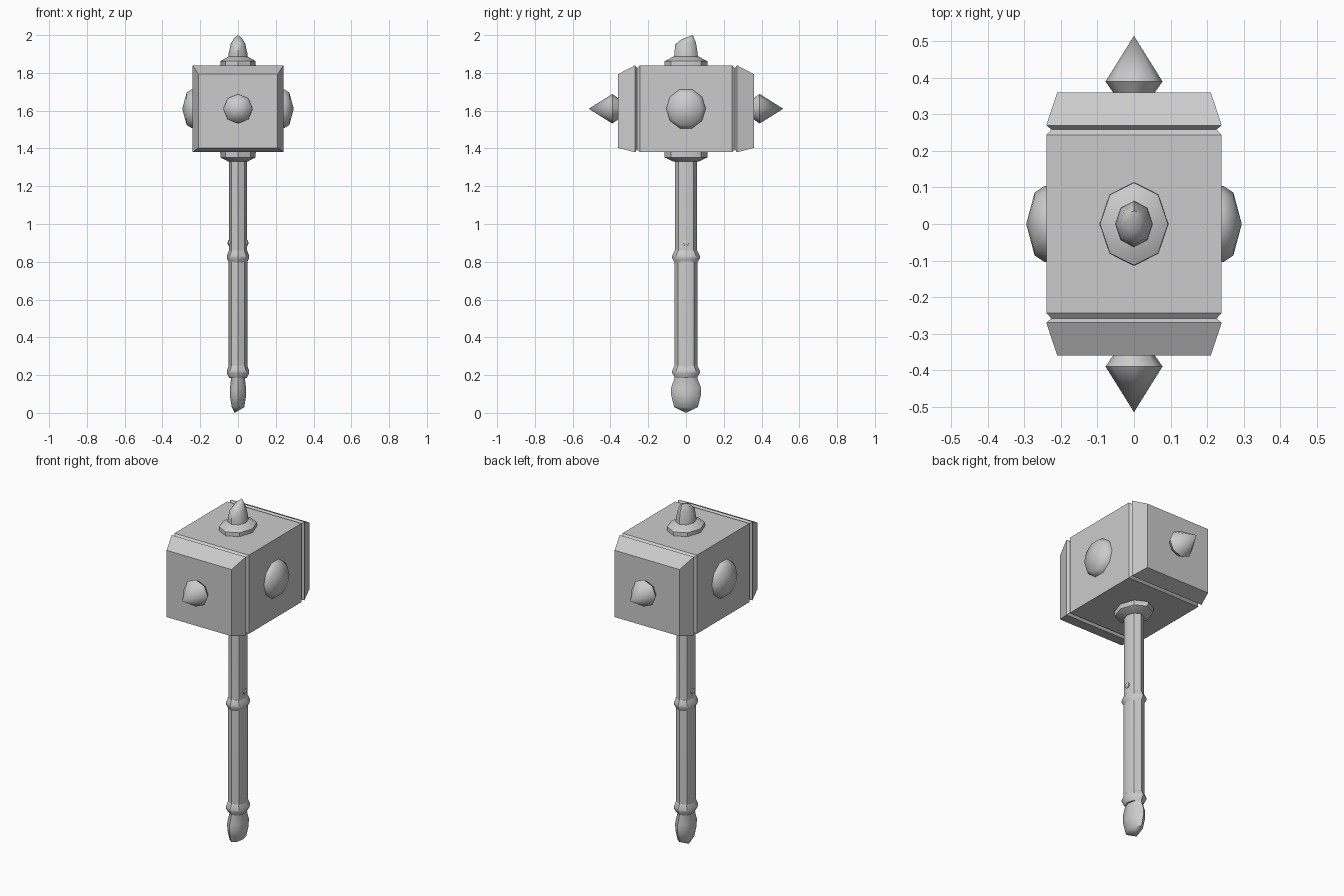
import bpy, bmesh, math
from mathutils import Vector

if "Cube" in bpy.data.objects:
    bpy.data.objects.remove(bpy.data.objects["Cube"])


def loft(name, rings, axis="Z", sides=8, square=False, smooth=True, angle=40):
    """Rings are (height, half_u, half_v, offset_u, offset_v, tilt along v)."""
    bm = bmesh.new()

    def place(u, v, t):
        return {"Z": Vector((u, v, t)), "Y": Vector((u, t, v)), "X": Vector((t, u, v))}[axis]

    loops = []
    for ring in rings:
        t, ru, rv, ou, ov, tilt = (tuple(ring) + (0, 0, 0))[:6]
        if ru == 0:
            loops.append([bm.verts.new(place(ou, ov, t))])
            continue
        k, a0 = (math.sqrt(2), math.pi / 4) if square else (1, 0)
        loop = []
        for i in range(sides):
            a = a0 + 2 * math.pi * i / sides
            u, v = ru * k * math.cos(a), rv * k * math.sin(a)
            loop.append(bm.verts.new(place(u + ou, v + ov, t + tilt * v)))
        loops.append(loop)
    for a, b in zip(loops, loops[1:]):
        for i in range(sides):
            j = (i + 1) % sides
            if len(b) == 1:
                bm.faces.new((a[i], a[j], b[0]))
            elif len(a) == 1:
                bm.faces.new((a[0], b[j], b[i]))
            else:
                bm.faces.new((a[i], a[j], b[j], b[i]))
    for end in (loops[0], loops[-1]):
        if len(end) > 2:
            bm.faces.new(end)
    bmesh.ops.recalc_face_normals(bm, faces=bm.faces)
    me = bpy.data.meshes.new(name)
    bm.to_mesh(me)
    bm.free()
    if smooth:
        me.polygons.foreach_set("use_smooth", [True] * len(me.polygons))
        me.set_sharp_from_angle(angle=math.radians(angle))
    ob = bpy.data.objects.new(name, me)
    bpy.context.collection.objects.link(ob)
    return ob


ZC = 1.61  # head centre height

# hammer head: bevelled ends with a narrow V groove before each one
half = [(0.243, 0.24, 0.23, 0, ZC), (0.259, 0.226, 0.216, 0, ZC),
        (0.27, 0.24, 0.23, 0, ZC), (0.36, 0.21, 0.195, 0, ZC - 0.012)]
rings = [(-r[0],) + r[1:] for r in reversed(half)] + half
loft("hammer_head", rings, "Y", 4, square=True, smooth=False)

for s, side in ((-1, "a"), (1, "b")):
    # striking face spikes
    loft("face_spike_" + side,
         [(s * 0.35, 0.05, 0.05, 0, ZC), (s * 0.39, 0.078, 0.078, 0, ZC),
          (s * 0.515, 0, 0, 0, ZC)], "Y")
    # domed side bosses
    loft("side_boss_" + side,
         [(s * 0.23, 0.106, 0.11, 0, ZC), (s * 0.245, 0.104, 0.108, 0, ZC),
          (s * 0.272, 0.086, 0.09, 0, ZC), (s * 0.295, 0, 0, 0, ZC)], "X", 10, angle=50)
    # small handle studs
    loft("handle_stud_" + side,
         [(s * 0.035, 0.017, 0.017, 0, 0.9), (s * 0.05, 0.016, 0.016, 0, 0.9),
          (s * 0.056, 0, 0, 0, 0.9)], "X", angle=60)

# collars above and below the head
loft("top_collar", [(1.82, 0.095, 0.115), (1.862, 0.093, 0.113), (1.887, 0.05, 0.065)])
loft("bottom_collar", [(1.40, 0.095, 0.115), (1.352, 0.093, 0.113), (1.33, 0.05, 0.065)])

# slanted top finial
loft("top_finial",
     [(1.86, 0.053, 0.064), (1.90, 0.05, 0.062), (1.955, 0.038, 0.055, 0, -0.002, 0.08),
      (1.984, 0.021, 0.032, 0, 0.008, 0.2), (2.0, 0, 0, 0, 0.036)], angle=50)

# handle shaft with grip rings
loft("handle", [(0.20, 0.05, 0.06), (0.80, 0.05, 0.06), (0.86, 0.048, 0.058),
                (1.36, 0.048, 0.058)])
for name, z in (("middle_ring", 0.825), ("lower_ring", 0.217)):
    loft(name, [(z - 0.032, 0.046, 0.058), (z - 0.006, 0.059, 0.073),
                (z + 0.008, 0.059, 0.073), (z + 0.034, 0.048, 0.06)])

# pommel
loft("pommel", [(0.21, 0.045, 0.06), (0.185, 0.036, 0.06), (0.13, 0.043, 0.08),
                (0.09, 0.043, 0.078), (0.03, 0.033, 0.062),
                (0.0, 0, 0, -0.018, 0)], angle=50)
